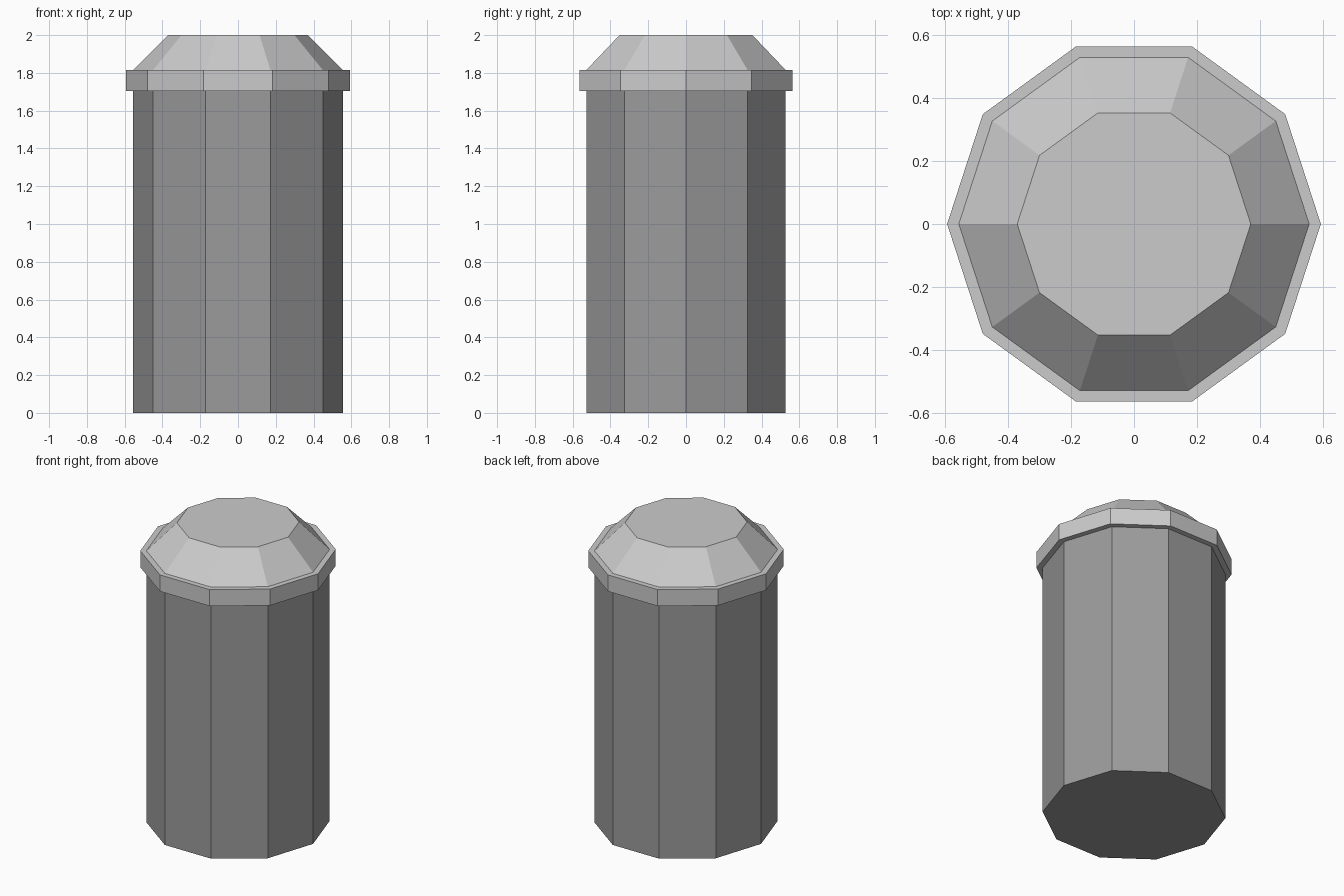
import bpy
import bmesh
from math import cos, sin, tau

SIDES = 10

cube = bpy.data.objects.get("Cube")
if cube:
    bpy.data.objects.remove(cube, do_unlink=True)


def make_material(name, grey):
    mat = bpy.data.materials.new(name)
    mat.use_nodes = True
    colour = (grey, grey, grey, 1.0)
    mat.diffuse_color = colour
    mat.node_tree.nodes["Principled BSDF"].inputs["Base Color"].default_value = colour
    return mat


def turned_part(name, profile, mat, cap_bottom=False, cap_top=False):
    """Sweep a (radius, height) profile around z as a flat-sided prism."""
    bm = bmesh.new()
    rings = [[bm.verts.new((r * cos(tau * i / SIDES), r * sin(tau * i / SIDES), z))
              for i in range(SIDES)] for r, z in profile]
    for low, high in zip(rings, rings[1:]):
        for i in range(SIDES):
            j = (i + 1) % SIDES
            bm.faces.new((low[i], low[j], high[j], high[i]))
    if cap_bottom:
        bm.faces.new(rings[0][::-1])
    if cap_top:
        bm.faces.new(rings[-1])
    mesh = bpy.data.meshes.new(name)
    bm.to_mesh(mesh)
    bm.free()
    mesh.materials.append(mat)
    obj = bpy.data.objects.new(name, mesh)
    bpy.context.collection.objects.link(obj)
    return obj


dark_grey = make_material("body grey", 0.33)
light_grey = make_material("lid light grey", 0.6)

# Straight body, closed underneath
turned_part("body", [(0.555, 0), (0.555, 1.705)], dark_grey, cap_bottom=True)

# Lid: overhanging rim, narrow ledge, sloped shoulder and flat top
turned_part("lid", [(0.555, 1.705), (0.592, 1.705), (0.592, 1.815),
                    (0.555, 1.815), (0.37, 2.0)], light_grey, cap_top=True)
